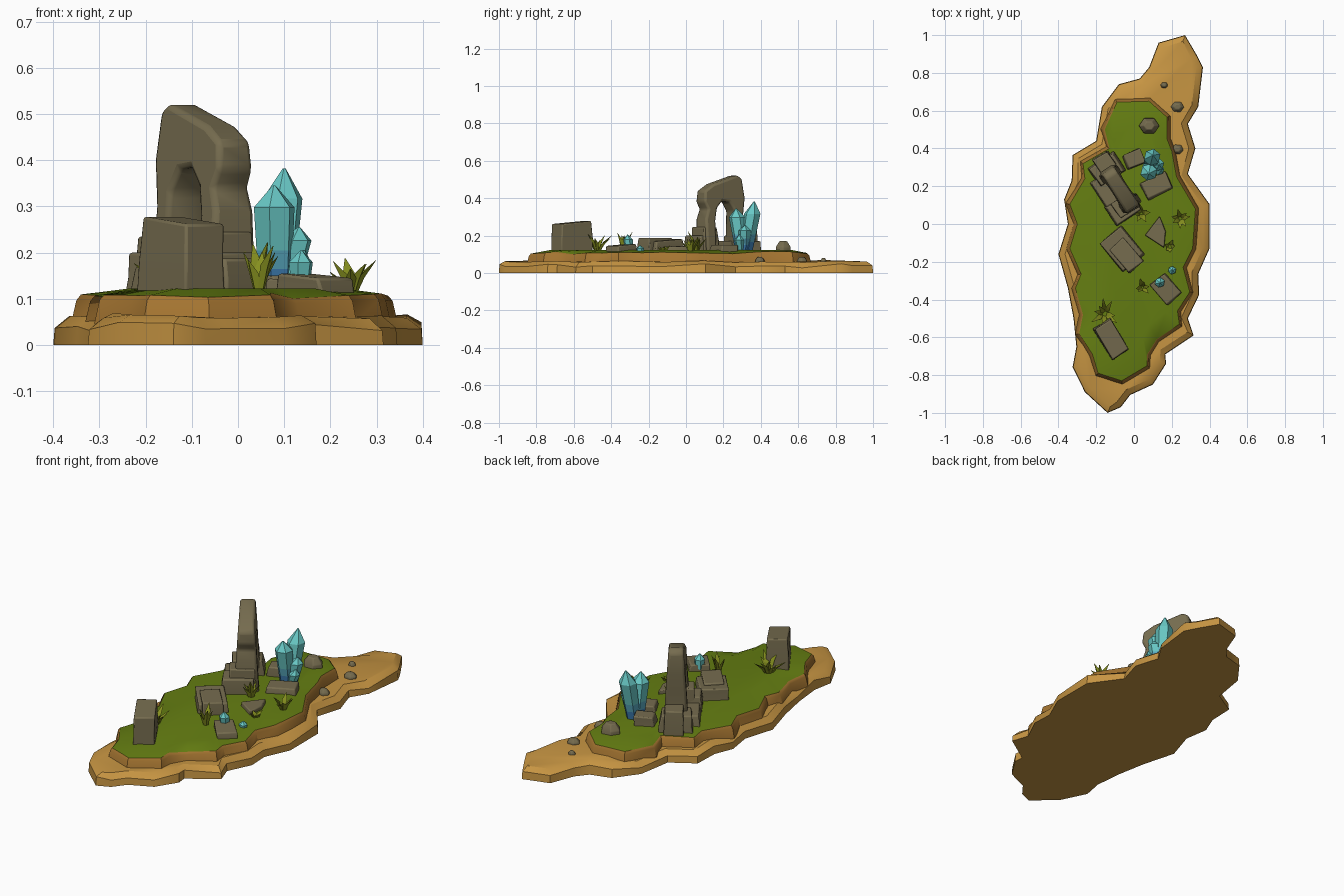
import bpy, bmesh, math, random
from mathutils import Vector, Matrix, noise

if "Cube" in bpy.data.objects:
    bpy.data.objects.remove(bpy.data.objects["Cube"])

random.seed(4)

def mat(name, c):
    m = bpy.data.materials.new(name)
    m.diffuse_color = (*c, 1)
    m.use_nodes = True
    m.node_tree.nodes["Principled BSDF"].inputs["Base Color"].default_value = m.diffuse_color
    return m

SAND = mat("sand", (0.57, 0.30, 0.055))
EARTH = mat("earth_cliff", (0.37, 0.175, 0.03))
GRASS = mat("grass", (0.13, 0.21, 0.006))
ROCK = mat("rock", (0.18, 0.15, 0.078))
LEAF = mat("leaf", (0.24, 0.28, 0.014))
CYAN = mat("crystal_cyan", (0.14, 0.58, 0.56))
MID = mat("crystal_teal", (0.10, 0.40, 0.53))
BLUE = mat("crystal_blue", (0.05, 0.22, 0.48))

def make(name, bm, mats, bevel=0, angle=35):
    bmesh.ops.recalc_face_normals(bm, faces=bm.faces[:])
    me = bpy.data.meshes.new(name)
    bm.to_mesh(me)
    bm.free()
    o = bpy.data.objects.new(name, me)
    bpy.context.collection.objects.link(o)
    for m in mats:
        me.materials.append(m)
    if bevel:
        b = o.modifiers.new("worn_edges", 'BEVEL')
        b.width, b.segments, b.limit_method = bevel, 2, 'ANGLE'
    bpy.ops.object.select_all(action='DESELECT')
    o.select_set(True)
    bpy.context.view_layer.objects.active = o
    bpy.ops.object.shade_smooth_by_angle(angle=math.radians(angle))
    return o

def loft(bm, rings, mats=None, caps=True):
    vs = [[bm.verts.new(p) for p in r] for r in rings]
    n = len(vs[0])
    for k in range(len(vs) - 1):
        for i in range(n):
            j = (i + 1) % n
            f = bm.faces.new((vs[k][i], vs[k][j], vs[k + 1][j], vs[k + 1][i]))
            f.material_index = mats[k] if mats else 0
    if caps:
        bm.faces.new(vs[0][::-1])
        f = bm.faces.new(vs[-1])
        f.material_index = mats[-1] if mats else 0

def inset(pts, d):
    # move each outline point inwards (outlines run counter-clockwise)
    out = []
    for i, p in enumerate(pts):
        t = (Vector(pts[(i + 1) % len(pts)]) - Vector(pts[i - 1])).normalized()
        out.append((p[0] - t.y * d, p[1] + t.x * d))
    return out

def at(pts, z, wob=0.0):
    return [(x, y, z + wob * noise.noise(Vector((x * 9, y * 9, 1)))) for x, y in pts]

# Island outlines, clockwise from the north tip, then reversed
shore = [(.27, 1), (.335, .89), (.365, .83), (.34, .62), (.285, .53), (.325, .4), (.285, .265), (.4, .105),
         (.4, -.13), (.34, -.265), (.345, -.375), (.285, -.5), (.315, -.59), (.165, -.69), (.17, -.74),
         (.1, -.85), (-.02, -.905), (-.07, -.97), (-.14, -1), (-.26, -.89), (-.325, -.757), (-.305, -.65),
         (-.32, -.5), (-.35, -.34), (-.4, -.16), (-.35, 0), (-.37, .13), (-.33, .23), (-.325, .365),
         (-.2, .44), (-.17, .62), (-.08, .74), (.03, .77), (.08, .83), (.13, .96)][::-1]
turf = [(.08, .65), (.175, .565), (.175, .45), (.2, .385), (.225, .25), (.325, .08), (.31, -.13), (.26, -.23),
        (.295, -.36), (.23, -.46), (.24, -.53), (.12, -.61), (.07, -.69), (.07, -.75), (-.065, -.83),
        (-.19, -.79), (-.22, -.69), (-.29, -.58), (-.27, -.48), (-.31, -.34), (-.28, -.265), (-.34, -.13),
        (-.3, 0), (-.34, .105), (-.26, .24), (-.27, .32), (-.13, .4), (-.155, .5), (-.09, .645)][::-1]

# Sand beach
bm = bmesh.new()
loft(bm, [at(shore, 0), at(inset(shore, .003), .04, .02), at(inset(shore, .035), .062, .012)])
make("sand_beach", bm, [SAND])

# Earth bank with the domed turf on top
bm = bmesh.new()
core = [(x * .7, y * .88) for x, y in turf]
loft(bm, [at(inset(turf, -.022), .045), at(inset(turf, -.01), .096, .01), at(turf, .108, .012), at(core, .122)],
     [0, 0, 1, 1])
make("grass_plateau", bm, [EARTH, GRASS])

def place(bm, x, y, deg):
    bmesh.ops.transform(bm, verts=bm.verts[:],
                        matrix=Matrix.Translation((x, y, 0)) @ Matrix.Rotation(math.radians(deg), 4, 'Z'))

# Hewn stone blocks; tilt raises the -x end of the top
def block(name, x, y, l, w, z1, deg=-57, taper=.9, tilt=0.0, z0=.09):
    bm = bmesh.new()
    rings = []
    for z, s in ((z0, 1), ((z0 + z1) / 2, (1 + taper) / 2 + .01), (z1, taper)):
        rings.append([(a * l / 2 * s + random.uniform(-.005, .005), b * w / 2 * s + random.uniform(-.005, .005),
                       z - a * tilt * (z - z0) / (z1 - z0))
                      for a, b in ((-1, -1), (1, -1), (1, 1), (-1, 1))])
    loft(bm, rings)
    place(bm, x, y, deg)
    return make(name, bm, [ROCK], .006)

block("standing_slab", -.12, -.61, .2, .105, .27, -58, .93, .008)
block("fallen_slab", -.065, -.13, .2, .15, .175, -50, .95, .006)
block("fallen_slab_chip", -.04, -.165, .17, .1, .187, -50, .95)
block("small_slab", .168, -.345, .14, .1, .15, -50, .95, .005)
block("crystal_slab", .12, .205, .15, .1, .15, 27, .95)
block("crystal_block", 0, .345, .1, .08, .17, 22, .95)
block("arch_foot_back", -.145, .29, .12, .165, .2)
block("arch_foot_front", -.055, .085, .12, .165, .2)
block("arch_step_back", -.155, .325, .1, .1, .235)
block("arch_step_front", -.045, .1, .1, .13, .245)
block("arch_sill", -.125, .17, .2, .14, .17)

# Wedge-shaped stone
bm = bmesh.new()
wedge = [(.055, -.06), (.16, -.13), (.172, -.04), (.135, .045)]
loft(bm, [at(wedge, .1), at(inset(wedge, .006), .147, .02)])
make("wedge_stone", bm, [ROCK], .005)

# Stone arch: profile along its length, thinner towards the crest
bm = bmesh.new()
prof = [(-.125, .1), (-.115, .3), (-.13, .4), (-.115, .505), (-.085, .523), (.07, .475), (.125, .44), (.13, .38),
        (.108, .34), (.125, .29), (.12, .1), (.06, .1), (.062, .28), (.05, .345), (.015, .385), (-.03, .38),
        (-.062, .33), (-.066, .1)]
thick = lambda z: .062 - .06 * (z - .1)
loft(bm, [[(u, s * thick(z), z) for u, z in prof] for s in (-1, 1)])
place(bm, -.075, .185, -57)
make("stone_arch", bm, [ROCK], .012, 50)

# Rounded boulders and beach pebbles
for i, (x, y, r, z0, h) in enumerate([(.08, .52, .056, .1, .07), (.23, .62, .036, .05, .035),
                                      (.16, .735, .021, .05, .03), (.23, .395, .033, .05, .035)]):
    bm = bmesh.new()
    loft(bm, [[(x + r * s * math.cos(a * 1.047 + i), y + r * s * .85 * math.sin(a * 1.047 + i), z0 + h * t)
               for a in range(6)] for s, t in ((1, 0), (.95, .55), (.5, 1))])
    make("boulder_%d" % i, bm, [ROCK], .004)

# Six-sided crystals, blue at the root
def crystal(name, base, tip, r, shoulder, cuts):
    bm = bmesh.new()
    b, t = Vector(base), Vector(tip)
    ts = [0] + [(c - b.z) / (t.z - b.z) for c in cuts] + [shoulder, 1]
    rings = []
    for k in ts:
        s = .08 if k == 1 else .78 + .22 * k / shoulder
        c = b.lerp(t, k)
        rings.append([c + Vector((math.cos(a * 1.047 + .3), math.sin(a * 1.047 + .3), 0)) * r * s for a in range(6)])
    idx = [2, 1, 0, 0, 0] if cuts else [0, 0, 0]
    loft(bm, rings, idx)
    make(name, bm, [CYAN, MID, BLUE], 0, 20)

big = (.165, .205)
crystal("crystal_tall", (.085, .32, .11), (.1, .365, .382), .045, .76, big)
crystal("crystal_front", (.08, .3, .11), (.078, .268, .345), .046, .8, big)
crystal("crystal_side", (.1, .31, .11), (.132, .315, .255), .035, .8, (.15, .185))
crystal("crystal_low", (.11, .29, .11), (.143, .285, .205), .028, .7, ())
crystal("crystal_small_a", (.135, -.305, .13), (.137, -.312, .205), .027, .65, ())
crystal("crystal_small_b", (.2, -.245, .1), (.203, -.245, .148), .022, .65, ())

# Leafy tufts: bent three-sided blades fanned in a circle
def tuft(name, x, y, n, h, reach):
    bm = bmesh.new()
    for i in range(n):
        a = i * math.tau / n + random.uniform(-.3, .3)
        d, s = Vector((math.cos(a), math.sin(a), 0)), Vector((-math.sin(a), math.cos(a), 0))
        k, q = random.uniform(.55, 1), random.uniform(.6, 1.1)
        rings = []
        for out, up, w in ((.1, 0, .008), (.4, .6, .013), (1, 1, .001)):
            c = Vector((x, y, .11)) + d * reach * q * out + Vector((0, 0, h * k * up))
            rings.append([c - s * w, c + s * w, c + d * w * .6 - Vector((0, 0, w * .6))])
        loft(bm, rings)
    make(name, bm, [LEAF], 0, 30)

for i, (x, y, n, h, r) in enumerate([(.04, .055, 8, .115, .05), (.245, .03, 7, .08, .05), (.19, -.12, 5, .045, .035),
                                     (.045, -.335, 6, .11, .045), (-.155, -.475, 8, .115, .075)]):
    tuft("grass_tuft_%d" % i, x, y, n, h, r)
